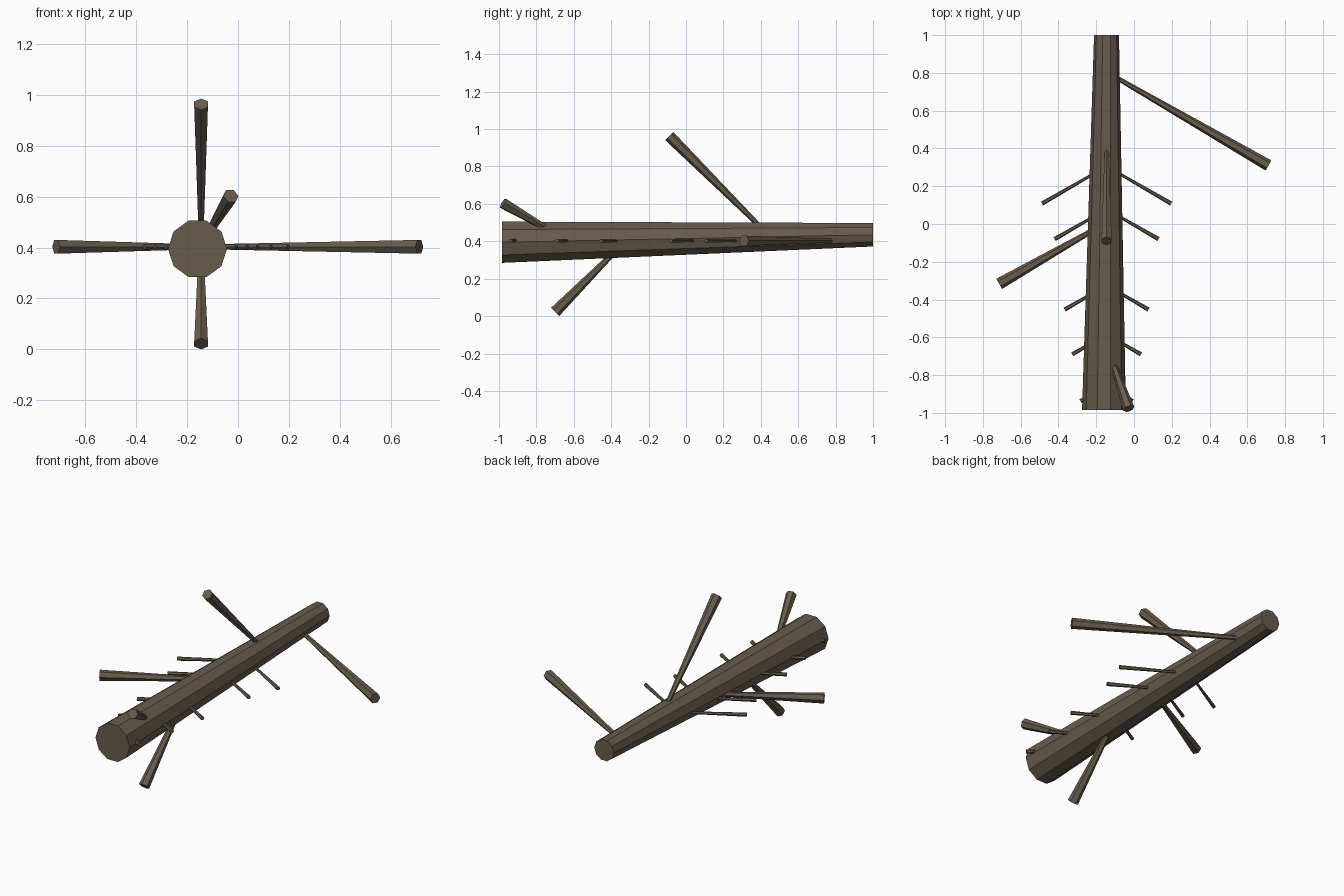
import bpy, math
from mathutils import Vector

if "Cube" in bpy.data.objects:
    bpy.data.objects.remove(bpy.data.objects["Cube"])

mat = bpy.data.materials.new("bark")
mat.diffuse_color = (0.135, 0.108, 0.075, 1)
mat.use_nodes = True
mat.node_tree.nodes["Principled BSDF"].inputs["Base Color"].default_value = mat.diffuse_color

CX, Z = -0.145, 0.403


def limb(name, a, b, ra, rb, sides=6, up=(0, 0, 1), turn=0.0):
    """Flat-faced tapered cylinder from a to b; vertex 0 lies sideways to 'up'."""
    a, b = Vector(a), Vector(b)
    d = (b - a).normalized()
    u = d.cross(Vector(up)).normalized()
    v = u.cross(d)
    verts = []
    for c, r in ((a, ra), (b, rb)):
        for i in range(sides):
            t = 2 * math.pi * i / sides + turn
            verts.append(c + r * (math.cos(t) * u + math.sin(t) * v))
    faces = [(i, (i + 1) % sides, sides + (i + 1) % sides, sides + i) for i in range(sides)]
    faces += [tuple(range(sides))[::-1], tuple(range(sides, 2 * sides))]
    me = bpy.data.meshes.new(name)
    me.from_pydata(verts, [], faces)
    me.materials.append(mat)
    ob = bpy.data.objects.new(name, me)
    bpy.context.collection.objects.link(ob)
    return ob


# Trunk, thick at the front; both end caps stay square to y
trunk = limb("trunk", (-0.159, -0.985, 0.395), (-0.1455, 1.0, 0.435), 0.116, 0.066, sides=10)
for i, vert in enumerate(trunk.data.vertices):
    vert.co.y = -0.985 if i < 10 else 1.0

# Large branches, flaring towards their tips
TIP = 0.031
limb("upper_branch", (CX, 0.425, 0.45), (CX, -0.09, 0.963), 0.011, TIP, turn=math.pi / 6)
limb("lower_branch", (CX, -0.33, 0.395), (CX, -0.70, 0.022), 0.011, TIP, turn=math.pi / 6)
limb("right_branch", (-0.13, 0.796, Z), (0.712, 0.31, Z), 0.011, TIP)
limb("left_branch", (-0.18, -0.012, Z), (-0.714, -0.317, Z), 0.012, TIP)
limb("front_branch", (-0.135, -0.67, 0.425), (-0.028, -0.978, 0.603), 0.012, TIP)

# Twigs in mirrored pairs: (tip distance from the centre line, tip y)
for n, (reach, y) in enumerate(((0.342, 0.108), (0.275, -0.08), (0.222, -0.453),
                                (0.182, -0.69), (0.138, -0.938))):
    for side, s in (("right", 1), ("left", -1)):
        root = 0.04
        limb(f"{side}_twig_{n + 1}",
             (CX + s * root, y + (reach - root) * math.tan(math.radians(30)), Z),
             (CX + s * reach, y, Z), 0.007, 0.0115)
